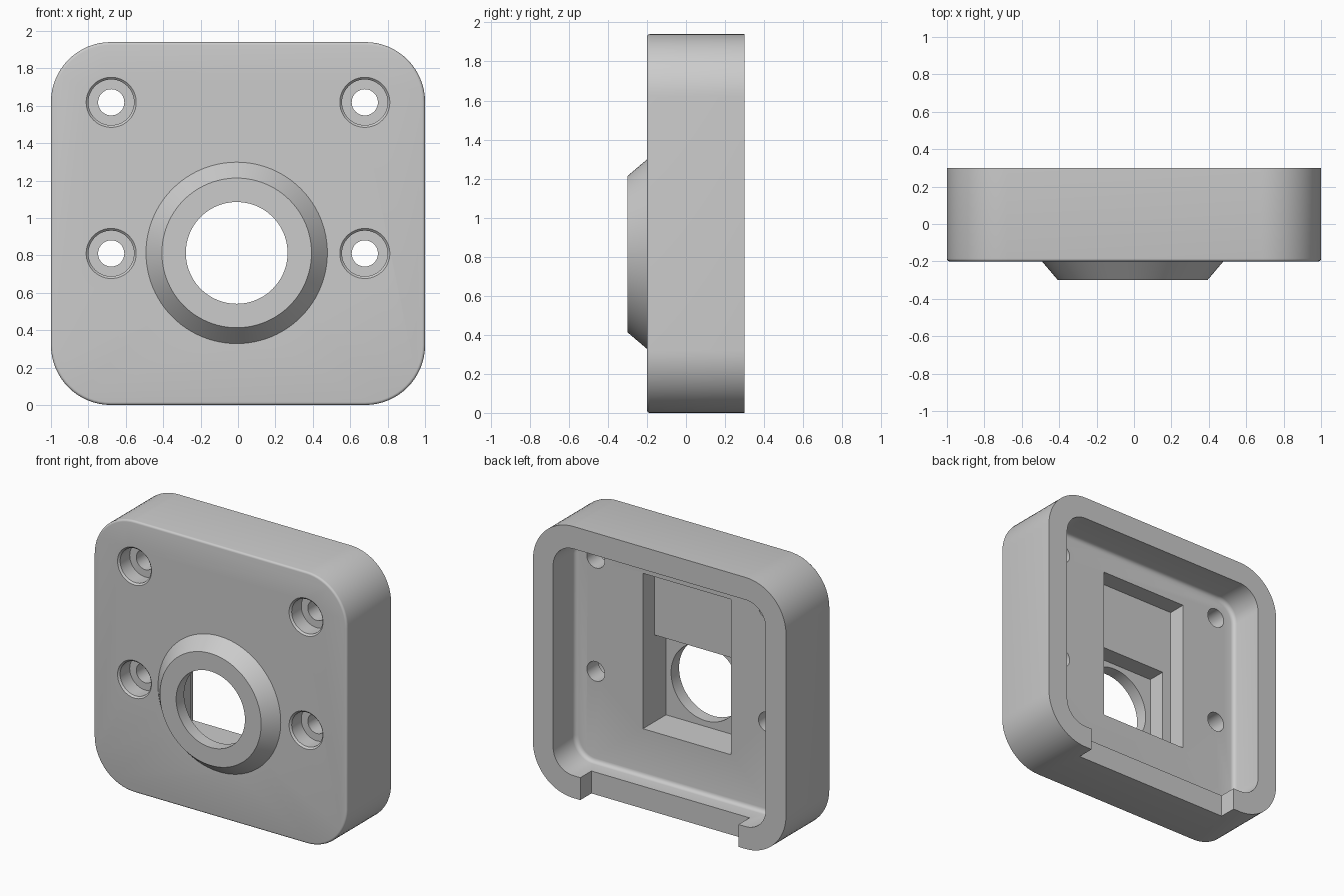
import bpy, bmesh, math

if "Cube" in bpy.data.objects:
    bpy.data.objects.remove(bpy.data.objects["Cube"])

grey = bpy.data.materials.new("plain grey")
grey.diffuse_color = (0.6, 0.6, 0.6, 1)
grey.use_nodes = True
grey.node_tree.nodes["Principled BSDF"].inputs["Base Color"].default_value = grey.diffuse_color


def make_object(name, bm):
    bmesh.ops.recalc_face_normals(bm, faces=bm.faces)
    mesh = bpy.data.meshes.new(name)
    bm.to_mesh(mesh)
    bm.free()
    mesh.materials.append(grey)
    obj = bpy.data.objects.new(name, mesh)
    bpy.context.collection.objects.link(obj)
    return obj


def rounded_block(name, x0, x1, z0, z1, y0, y1, radius=0, front_bevel=0, steps=16):
    """Rounded rectangle extruded along y, with an optional rounded front rim."""
    if radius:
        pts = []
        corners = [(x1 - radius, z1 - radius), (x0 + radius, z1 - radius),
                   (x0 + radius, z0 + radius), (x1 - radius, z0 + radius)]
        for i, (cx, cz) in enumerate(corners):
            for k in range(steps + 1):
                a = math.pi / 2 * (i + k / steps)
                pts.append((cx + radius * math.cos(a), cz + radius * math.sin(a)))
    else:
        pts = [(x1, z1), (x0, z1), (x0, z0), (x1, z0)]
    bm = bmesh.new()
    front = bm.faces.new([bm.verts.new((x, y0, z)) for x, z in pts])
    rim = list(front.edges)
    ext = bmesh.ops.extrude_face_region(bm, geom=[front], use_keep_orig=True)
    new = [v for v in ext["geom"] if isinstance(v, bmesh.types.BMVert)]
    bmesh.ops.translate(bm, verts=new, vec=(0, y1 - y0, 0))
    if front_bevel:
        bmesh.ops.bevel(bm, geom=rim, offset=front_bevel, segments=4,
                        profile=0.5, affect='EDGES')
    return make_object(name, bm)


def turned(name, profile, cx, cz, sides=64):
    """Solid of revolution about the y axis from (radius, y) points."""
    bm = bmesh.new()
    rings = []
    for r, y in profile:
        rings.append([bm.verts.new((cx + r * math.cos(2 * math.pi * i / sides), y,
                                    cz + r * math.sin(2 * math.pi * i / sides)))
                      for i in range(sides)])
    for a, b in zip(rings, rings[1:]):
        for i in range(sides):
            j = (i + 1) % sides
            bm.faces.new((a[i], a[j], b[j], b[i]))
    bm.faces.new(rings[0])
    bm.faces.new(rings[-1])
    return make_object(name, bm)


def combine(target, tool, operation):
    mod = target.modifiers.new(tool.name, 'BOOLEAN')
    mod.operation = operation
    mod.solver = 'EXACT'
    mod.object = tool
    bpy.context.view_layer.objects.active = target
    bpy.ops.object.modifier_apply(modifier=mod.name)
    bpy.data.objects.remove(tool, do_unlink=True)


# Rounded square housing shell
housing = rounded_block("housing", -1, 1, 0, 1.94, -0.2, 0.3, 0.32, 0.015)

# Raised conical collar on the front
bx, bz = -0.007, 0.813
combine(housing, turned("collar", [(0.485, -0.1), (0.485, -0.2), (0.4, -0.3)], bx, bz, 96), 'UNION')

# Open back cavity with a filleted floor
combine(housing, rounded_block("cavity", -0.84, 0.84, 0.16, 1.78, 0.05, 0.5, 0.16, 0.03), 'DIFFERENCE')

# Stepped pocket behind the collar
combine(housing, rounded_block("upper_pocket", -0.39, 0.305, 0.5, 1.61, -0.08, 0.2), 'DIFFERENCE')
combine(housing, rounded_block("deep_pocket", -0.32, 0.305, 0.5, 1.12, -0.21, 0.2), 'DIFFERENCE')

# Round opening through the collar
combine(housing, turned("opening", [(0.272, -0.5), (0.272, 0.2)], bx, bz, 96), 'DIFFERENCE')

# Four counterbored screw holes
for x in (-0.678, 0.678):
    for z in (0.81, 1.618):
        combine(housing, turned("screw_hole", [(0.146, -0.212), (0.122, -0.188), (0.122, -0.08),
                                               (0.07, -0.08), (0.07, 0.2)], x, z, 48), 'DIFFERENCE')

# Cable notch in the bottom wall
combine(housing, rounded_block("notch", -0.625, 0.625, -0.1, 0.3, 0.175, 0.5), 'DIFFERENCE')

# Smooth curved walls, crisp edges
bpy.ops.object.select_all(action='DESELECT')
housing.select_set(True)
bpy.context.view_layer.objects.active = housing
bpy.ops.object.shade_smooth_by_angle(angle=math.radians(30))
